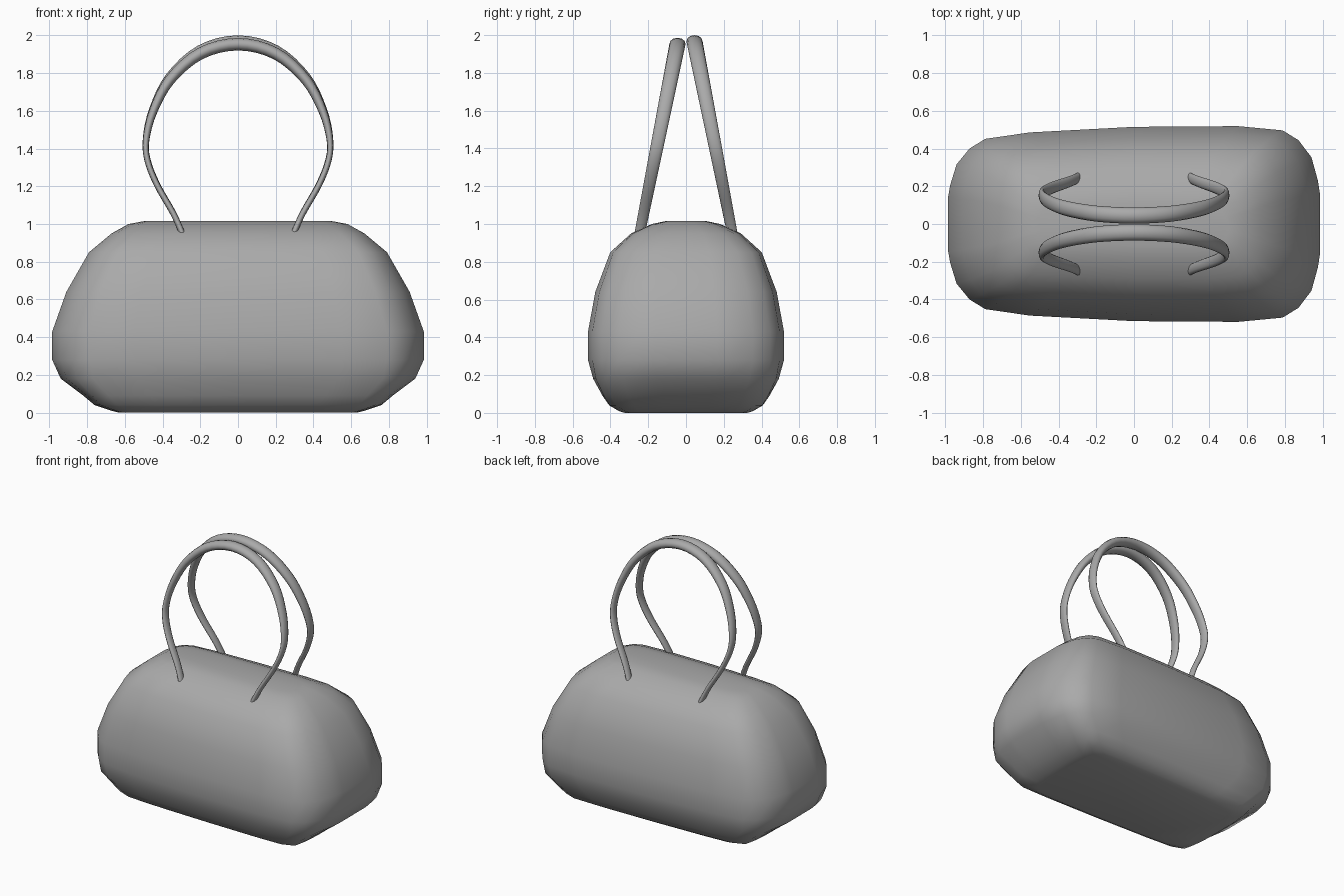
import bpy, bmesh, math
from mathutils import Vector

cube = bpy.data.objects.get("Cube")
if cube:
    bpy.data.objects.remove(cube, do_unlink=True)

grey = bpy.data.materials.new("grey leather")
grey.use_nodes = True
colour = (0.4, 0.4, 0.4, 1)
grey.diffuse_color = colour
grey.node_tree.nodes["Principled BSDF"].inputs["Base Color"].default_value = colour


def loft(name, rings, closed_angle=180):
    """Skin a list of point rings into a capped, smooth object."""
    bm = bmesh.new()
    loops = [[bm.verts.new(p) for p in ring] for ring in rings]
    n = len(loops[0])
    for a, b in zip(loops, loops[1:]):
        for i in range(n):
            j = (i + 1) % n
            bm.faces.new((a[i], a[j], b[j], b[i]))
    bm.faces.new(loops[0][::-1])
    bm.faces.new(loops[-1])
    bmesh.ops.recalc_face_normals(bm, faces=bm.faces)
    for f in bm.faces:
        f.smooth = True
    mesh = bpy.data.meshes.new(name)
    bm.to_mesh(mesh)
    bm.free()
    mesh.materials.append(grey)
    obj = bpy.data.objects.new(name, mesh)
    bpy.context.collection.objects.link(obj)
    return obj


# Bag body: a rounded plan outline scaled at each height
quarter = [(1, 0.3), (0.99, 0.42), (0.955, 0.65), (0.885, 0.82),
           (0.8, 0.92), (0.56, 0.975)]
plan = [(1, 0)] + quarter + [(0, 1)]
plan += [(-x, y) for x, y in reversed(quarter)] + [(-1, 0)]
plan += [(-x, -y) for x, y in quarter] + [(0, -1)]
plan += [(x, -y) for x, y in reversed(quarter)]

# height, half length, half depth, squareness of corners
levels = [(0, 0.63, 0.32, 0.7), (0.01, 0.67, 0.35, 0.7), (0.04, 0.76, 0.4, 0.65),
          (0.09, 0.82, 0.435, 0.5), (0.18, 0.94, 0.485, 0.25),
          (0.28, 0.985, 0.515, 0), (0.43, 0.985, 0.515, 0),
          (0.64, 0.91, 0.478, 0), (0.85, 0.79, 0.4, 0.1),
          (0.95, 0.67, 0.29, 0.2), (1.0, 0.58, 0.18, 0.2), (1.015, 0.5, 0.11, 0.2)]


def body_ring(z, length, depth, square):
    ring = []
    for x, y in plan:
        k = 1 + square * (1 / max(abs(x), abs(y)) - 1)
        px = x * k * length
        # one end is slightly fuller than the other
        ring.append((px, y * k * depth * (1 + 0.06 * px), z))
    return ring


loft("bag_body", [body_ring(*level) for level in levels])

# Handles: a tapering oval tube along a leaning horseshoe path
half = [(0.28, 0.9), (0.3, 0.96), (0.345, 1.06), (0.43, 1.21), (0.48, 1.34),
        (0.487, 1.45), (0.45, 1.6), (0.36, 1.77), (0.2, 1.91)]
path = [Vector((x, z)) for x, z in half] + [Vector((0, 1.96))]
path += [Vector((-x, z)) for x, z in reversed(half)]


def smooth_path(points, steps=4):
    """Catmull-Rom interpolation."""
    out = []
    for i in range(len(points) - 1):
        a, b = points[max(i - 1, 0)], points[i]
        c, d = points[i + 1], points[min(i + 2, len(points) - 1)]
        for s in range(steps):
            t = s / steps
            out.append(0.5 * (2 * b + (c - a) * t + (2 * a - 5 * b + 4 * c - d) * t * t
                              + (3 * b - a - 3 * c + d) * t ** 3))
    return out + [points[-1]]


def handle(name, side, lift):
    curve = smooth_path(path)
    rings = []
    for i, p in enumerate(curve):
        tangent = (curve[min(i + 1, len(curve) - 1)] - curve[max(i - 1, 0)]).normalized()
        normal = Vector((tangent.y, -tangent.x))
        high = min(max((p.y - 1.4) / 0.56, 0), 1)
        rise = (p.y - 0.95) / 1.01
        thick = 0.016 + 0.017 * high
        wide = 0.028 + 0.015 * min(max(rise, 0), 1)
        y = 0.245 - 0.2 * rise
        ring = []
        for k in range(12):
            a = math.tau * k / 12
            q = p + normal * thick * math.cos(a)
            ring.append((q.x, side * (y + wide * math.sin(a)), q.y + lift * rise))
        rings.append(ring)
    return loft(name, rings)


handle("front_handle", -1, -0.007)
handle("back_handle", 1, 0.007)
